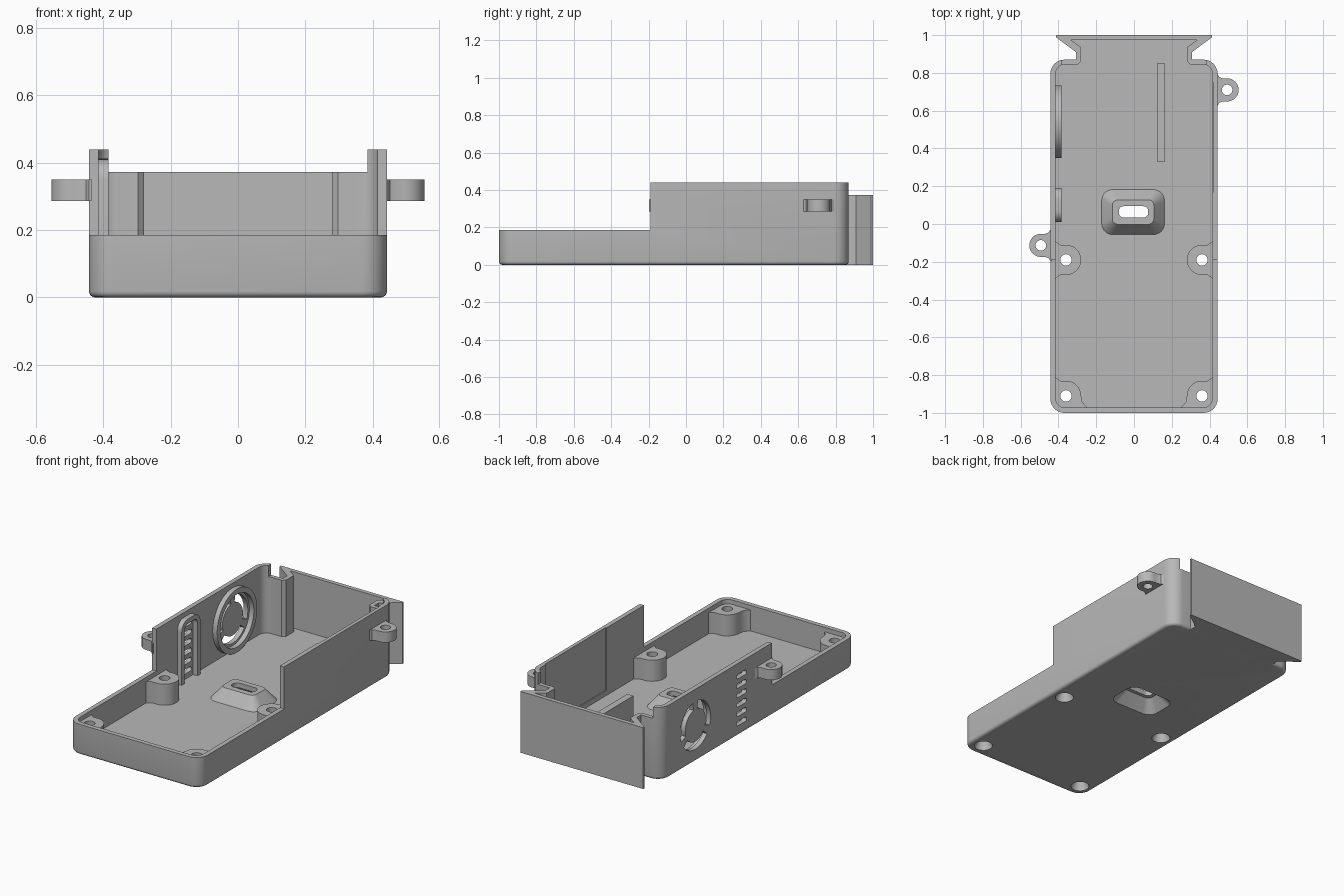
import bpy, bmesh, math

if "Cube" in bpy.data.objects:
    bpy.data.objects.remove(bpy.data.objects["Cube"])

grey = bpy.data.materials.new("plain grey")
grey.diffuse_color = (0.48, 0.48, 0.48, 1)
grey.use_nodes = True
grey.node_tree.nodes["Principled BSDF"].inputs["Base Color"].default_value = grey.diffuse_color


def loft(name, layers, axis="z"):
    """Solid through matching outlines; layers = [(points, height), ...]."""
    bm = bmesh.new()
    rings = []
    for pts, h in layers:
        rings.append([bm.verts.new((a, b, h) if axis == "z" else (h, a, b)) for a, b in pts])
    n = len(rings[0])
    for low, high in zip(rings, rings[1:]):
        for i in range(n):
            j = (i + 1) % n
            bm.faces.new((low[i], low[j], high[j], high[i]))
    bm.faces.new(rings[0][::-1])
    bm.faces.new(rings[-1])
    bmesh.ops.recalc_face_normals(bm, faces=bm.faces)
    me = bpy.data.meshes.new(name)
    bm.to_mesh(me)
    bm.free()
    me.materials.append(grey)
    ob = bpy.data.objects.new(name, me)
    bpy.context.collection.objects.link(ob)
    return ob


def prism(name, pts, h0, h1, axis="z"):
    return loft(name, [(pts, h0), (pts, h1)], axis)


def arc(cx, cy, r, a0, a1, n=12):
    return [(cx + r * math.cos(math.radians(a0 + (a1 - a0) * i / n)),
             cy + r * math.sin(math.radians(a0 + (a1 - a0) * i / n))) for i in range(n + 1)]


def circle(cx, cy, r, n=40):
    return arc(cx, cy, r, 0, 360, n)[:-1]


def rrect(x0, x1, y0, y1, r, n=8):
    return (arc(x1 - r, y1 - r, r, 0, 90, n) + arc(x0 + r, y1 - r, r, 90, 180, n)
            + arc(x0 + r, y0 + r, r, 180, 270, n) + arc(x1 - r, y0 + r, r, 270, 360, n))


def rect(x0, x1, y0, y1):
    return [(x0, y0), (x1, y0), (x1, y1), (x0, y1)]


def mirrored(pts):
    """Close a right-hand half outline with its mirror image."""
    return pts + [(-x, y) for x, y in reversed(pts)]


def combine(target, other, op):
    bpy.context.view_layer.objects.active = target
    mod = target.modifiers.new(op, "BOOLEAN")
    mod.operation, mod.solver, mod.object = op, "EXACT", other
    bpy.ops.object.modifier_apply(modifier=mod.name)
    bpy.data.objects.remove(other, do_unlink=True)


def add(target, other):
    combine(target, other, "UNION")


def cut(target, other):
    combine(target, other, "DIFFERENCE")


FLOOR, LOW, HIGH, BACK = 0.03, 0.185, 0.44, 0.372

# Outer case with a rounded bottom edge
layers = []
for k in range(5):
    t = math.radians(90 * k / 4)
    d = 0.018 * (1 - math.sin(t))
    layers.append((rrect(-0.443 + d, 0.443 - d, -1 + d, 0.87 - d, 0.075 - d), 0.018 * (1 - math.cos(t))))
layers.append((layers[-1][0], HIGH))
tray = loft("tray", layers)

# Dovetail back extension
add(tray, prism("tail", mirrored([(0.307, 0.80), (0.307, 0.91), (0.412, 0.988), (0.412, 1.0)]), 0, BACK))

# Hollow inside, lower front walls, lower back wall
cut(tray, prism("cavity", rrect(-0.415, 0.415, -0.972, 0.845, 0.05), FLOOR, 0.6))
cut(tray, prism("tail_cavity", mirrored([(0.30, 0.80), (0.30, 0.843), (0.28, 0.862), (0.28, 0.936),
                                         (0.334, 0.974)]), FLOOR, 0.6))
cut(tray, prism("front_cut", rect(-0.6, 0.6, -1.2, -0.19), LOW, 0.7))
cut(tray, prism("back_cut", rect(-0.385, 0.385, 0.78, 1.2), BACK, 0.7))

# Shallow recess in the right wall
cut(tray, prism("recess", rect(0.35, 0.421, 0.17, 0.75), 0.06, 0.6))

# Screw posts with countersunk holes
front_post = ([(0.43, -0.79), (0.412, -0.815), (0.39, -0.83)] + arc(0.36, -0.91, 0.08, 90, 180)
              + [(0.275, -0.94), (0.26, -0.96), (0.235, -0.985), (0.37, -0.985), (0.41, -0.97), (0.43, -0.92)])
mid_post = ([(0.43, -0.07), (0.412, -0.095), (0.39, -0.11)] + arc(0.36, -0.19, 0.08, 90, 270, 20)
            + [(0.39, -0.27), (0.412, -0.285), (0.43, -0.31)])
for s in (1, -1):
    for post, y in ((front_post, -0.91), (mid_post, -0.19)):
        add(tray, prism("post", [(s * a, b) for a, b in post], 0.02, 0.158))
for s in (1, -1):
    for y in (-0.91, -0.19):
        cut(tray, loft("screw_hole", [(circle(s * 0.36, y, r), z) for r, z in
                                      ((0.053, -0.01), (0.05, 0.015), (0.03, 0.05), (0.03, 0.3))]))

# Raised hump in the floor, hollow below, with a slot
def hump(grow, z0, z1):
    return loft("hump", [(rrect(-0.005 - w - grow, -0.005 + w + grow, 0.063 - h - grow, 0.063 + h + grow,
                                r), z) for w, h, r, z in ((0.17, 0.123, 0.06, z0), (0.11, 0.065, 0.03, z1))])
add(tray, hump(0, 0.025, 0.10))
cut(tray, hump(-0.015, -0.002, 0.07))
cut(tray, prism("slot", rrect(-0.08, 0.075, 0.034, 0.094, 0.025), -0.1, 0.3))

# Fan grille: three curved slots through the left wall
FY, FZ = 0.542, 0.22
for a in (100, 220, 340):
    cut(tray, prism("grille_slot", arc(FY, FZ, 0.145, a, a + 100, 20)
                    + arc(FY, FZ, 0.098, a + 100, a, 20), -0.5, -0.405, "x"))

# Stack of vent slots in the left wall
for i in range(6):
    z = 0.075 + 0.057 * i
    cut(tray, prism("vent", rrect(0.053, 0.147, z - 0.014, z + 0.014, 0.0135, 5), -0.5, -0.40, "x"))

# Ring around the fan grille
ring = prism("fan_ring", circle(FY, FZ, 0.192, 64), -0.42, -0.385, "x")
cut(ring, prism("ring_hole", circle(FY, FZ, 0.16, 64), -0.5, -0.3, "x"))

# Arched frame around the vents
prism("vent_frame", [(0.19, 0.025)] + arc(0.13, 0.35, 0.06, 0, 90, 8) + arc(0.07, 0.35, 0.06, 90, 180, 8)
      + [(0.01, 0.025), (0.038, 0.025)] + arc(0.07, 0.35, 0.032, 180, 90, 8)
      + arc(0.13, 0.35, 0.032, 90, 0, 8) + [(0.162, 0.025)], -0.42, -0.385, "x")

# Floor rib
prism("floor_rib", rect(0.122, 0.163, 0.33, 0.85), 0.025, 0.167)

# Mounting ears
for name, s, y in (("right_ear", 1, 0.71), ("left_ear", -1, -0.113)):
    pts = ([(0.435, -0.085), (0.443, -0.082), (0.452, -0.068), (0.47, -0.061)]
           + arc(0.493, 0, 0.061, -90, 90, 24)
           + [(0.47, 0.061), (0.452, 0.068), (0.443, 0.082), (0.435, 0.085)])
    ear = prism(name, [(s * a, y + b) for a, b in pts], 0.286, 0.35)
    cut(ear, prism("ear_hole", circle(s * 0.493, y, 0.028), 0.2, 0.5))

# Smooth curved faces, keep edges sharp
bpy.ops.object.select_all(action="SELECT")
bpy.ops.object.shade_smooth_by_angle(angle=math.radians(30))
